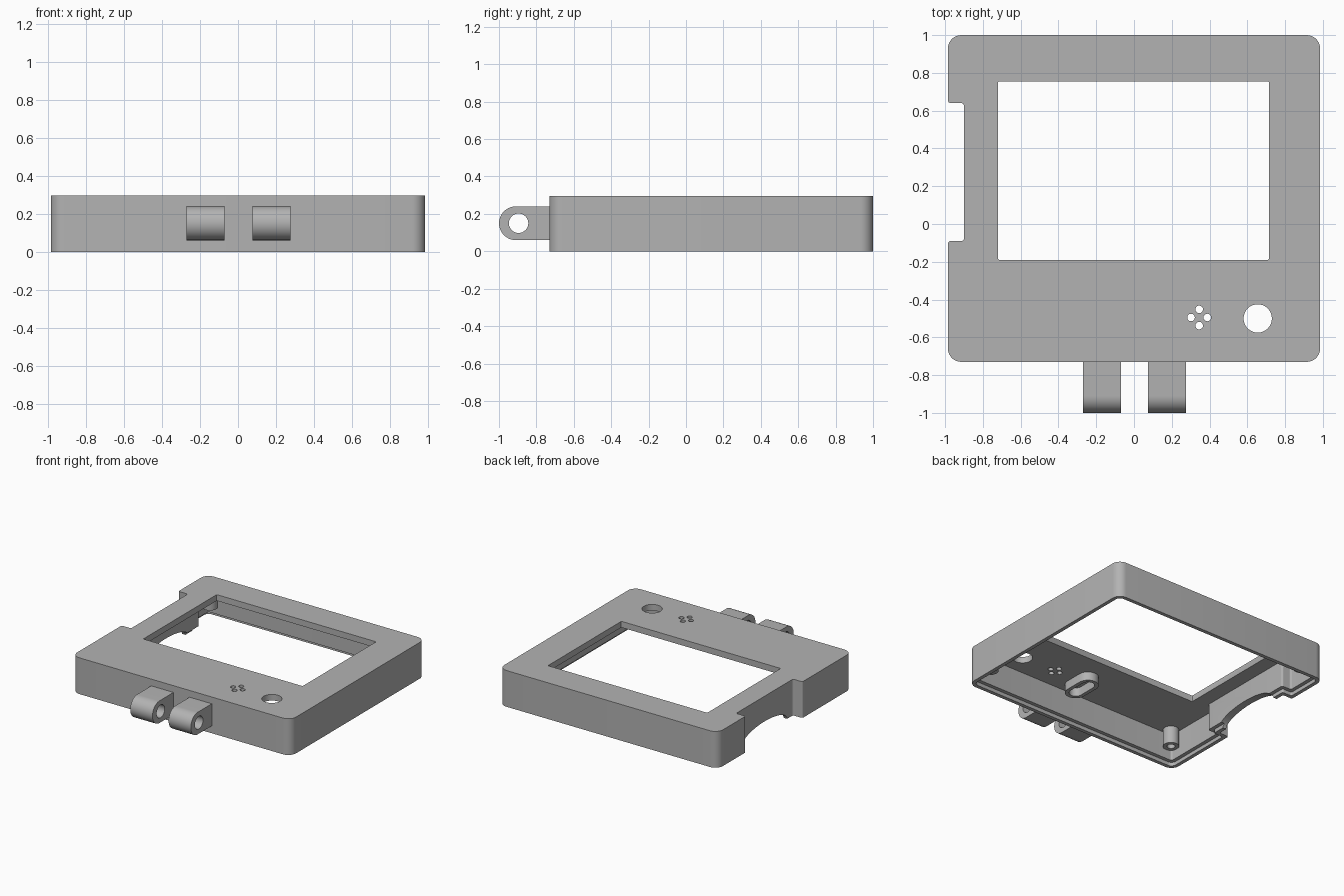
import bpy, bmesh
from math import sin, cos, pi, radians

cube = bpy.data.objects.get("Cube")
if cube:
    bpy.data.objects.remove(cube, do_unlink=True)

grey = bpy.data.materials.new("case grey")
grey.use_nodes = True
COLOUR = (0.45, 0.45, 0.45, 1)
grey.diffuse_color = COLOUR
grey.node_tree.nodes["Principled BSDF"].inputs["Base Color"].default_value = COLOUR

HEIGHT, CEILING, WALL = 0.295, 0.245, 0.06


def prism(name, pts, lo, hi, axis="Z"):
    """Extrude a flat profile from lo to hi along an axis."""
    place = (lambda u, v, w: (u, v, w)) if axis == "Z" else (lambda u, v, w: (w, u, v))
    bm = bmesh.new()
    rings = [[bm.verts.new(place(u, v, w)) for u, v in pts] for w in (lo, hi)]
    bm.faces.new(rings[0])
    bm.faces.new(rings[1])
    n = len(pts)
    for i in range(n):
        j = (i + 1) % n
        bm.faces.new((rings[0][i], rings[0][j], rings[1][j], rings[1][i]))
    bmesh.ops.recalc_face_normals(bm, faces=bm.faces)
    mesh = bpy.data.meshes.new(name)
    bm.to_mesh(mesh)
    bm.free()
    mesh.materials.append(grey)
    obj = bpy.data.objects.new(name, mesh)
    bpy.context.collection.objects.link(obj)
    return obj


def circle(x, y, r, n=32):
    return [(x + r * cos(2 * pi * i / n), y + r * sin(2 * pi * i / n)) for i in range(n)]


def stadium(x, y, r, half):
    """Slot profile that is long in y."""
    top = [(x + r * cos(pi * i / 16), y + half + r * sin(pi * i / 16)) for i in range(17)]
    return top + [(2 * x - u, 2 * y - v) for u, v in top]


def rounded(corners, steps=8):
    """Round every corner of a right-angled outline given as (x, y, radius)."""
    pts = []
    for i, (x, y, r) in enumerate(corners):
        ends = []
        for q in (corners[i - 1], corners[(i + 1) % len(corners)]):
            dx, dy = q[0] - x, q[1] - y
            length = abs(dx) + abs(dy)
            ends.append((dx / length, dy / length))
        (ax, ay), (bx, by) = ends
        for k in range(steps + 1):
            s, c = sin(pi / 2 * k / steps), cos(pi / 2 * k / steps)
            pts.append((x + r * (ax + bx - bx * c - ax * s),
                        y + r * (ay + by - by * c - ay * s)))
    return pts


def outline(t):
    """Case outline with the side notch, moved inward by t."""
    x, front, back = 0.985 - t, -0.73 + t, 1 - t
    nx, n0, n1 = -0.9 + t, -0.09 - t, 0.64 + t
    r, s = max(0.07 - t, 0.015), 0.015
    return rounded([(-x, front, r), (x, front, r), (x, back, r), (-x, back, r),
                    (-x, n1, s), (nx, n1, s), (nx, n0, s), (-x, n0, s)])


def rect(x0, y0, x1, y1, r):
    return rounded([(x0, y0, r), (x1, y0, r), (x1, y1, r), (x0, y1, r)], 3)


def activate(obj):
    bpy.ops.object.select_all(action="DESELECT")
    obj.select_set(True)
    bpy.context.view_layer.objects.active = obj


def cut(obj, *cutters):
    for cutter in cutters:
        activate(obj)
        mod = obj.modifiers.new("cut", "BOOLEAN")
        mod.operation, mod.solver, mod.object = "DIFFERENCE", "EXACT", cutter
        bpy.ops.object.modifier_apply(modifier=mod.name)
        bpy.data.objects.remove(cutter, do_unlink=True)


def smooth(obj):
    activate(obj)
    bpy.ops.object.shade_smooth_by_angle(angle=radians(30))


# Open-bottomed shell with a stepped rim
case = prism("case_shell", outline(0), 0, HEIGHT)
cut(case,
    prism("cavity", outline(WALL), -0.1, CEILING),
    prism("rim_step", outline(WALL / 2), -0.1, 0.03))

# Screen window, knob hole and sound holes
cut(case,
    prism("window", rect(-0.72, -0.19, 0.715, 0.755, 0.008), 0.1, 0.4),
    prism("knob_hole", circle(0.655, -0.5, 0.075), 0.1, 0.4))
for dx, dy in ((1, 0), (0, 1), (-1, 0), (0, -1)):
    cut(case, prism("sound_hole", circle(0.345 + 0.043 * dx, -0.495 + 0.043 * dy, 0.02, 20), 0.1, 0.4))

# Arched opening under the notch wall
arch = [(0.275 - 0.29 * cos(pi * i / 20), 0.09 * sin(pi * i / 20)) for i in range(21)]
arch = [(arch[0][0], -0.1)] + arch + [(arch[-1][0], -0.1)]
cut(case, prism("arch", arch, -0.95, -0.82, "X"))
smooth(case)

# Hinge lugs on the front
for side, x in (("right", -0.27), ("left", 0.075)):
    nose = [(-0.91 - 0.09 * sin(pi * i / 24), 0.15 + 0.09 * cos(pi * i / 24)) for i in range(25)]
    lug = prism("hinge_lug_" + side, [(-0.7, 0.24)] + nose + [(-0.7, 0.06)], x, x + 0.2, "X")
    cut(lug, prism("pin_hole", circle(-0.895, 0.15, 0.052), x - 0.1, x + 0.3, "X"))
    smooth(lug)

# Screw posts in the inner corners
for side, x in (("right", -0.87), ("left", 0.87)):
    for end, y in (("front", -0.612), ("back", 0.882)):
        post = prism(f"screw_post_{end}_{side}", circle(x, y, 0.06), 0.105, 0.27)
        cut(post, prism("bore", circle(x, y, 0.03, 20), 0, 0.23))
        smooth(post)

# Slot-shaped holder under the ceiling
holder = prism("slot_holder", stadium(0.1, -0.48, 0.08, 0.07), 0.175, 0.27)
cut(holder, prism("slot", stadium(0.1, -0.48, 0.05, 0.07), 0.1, CEILING))
smooth(holder)
